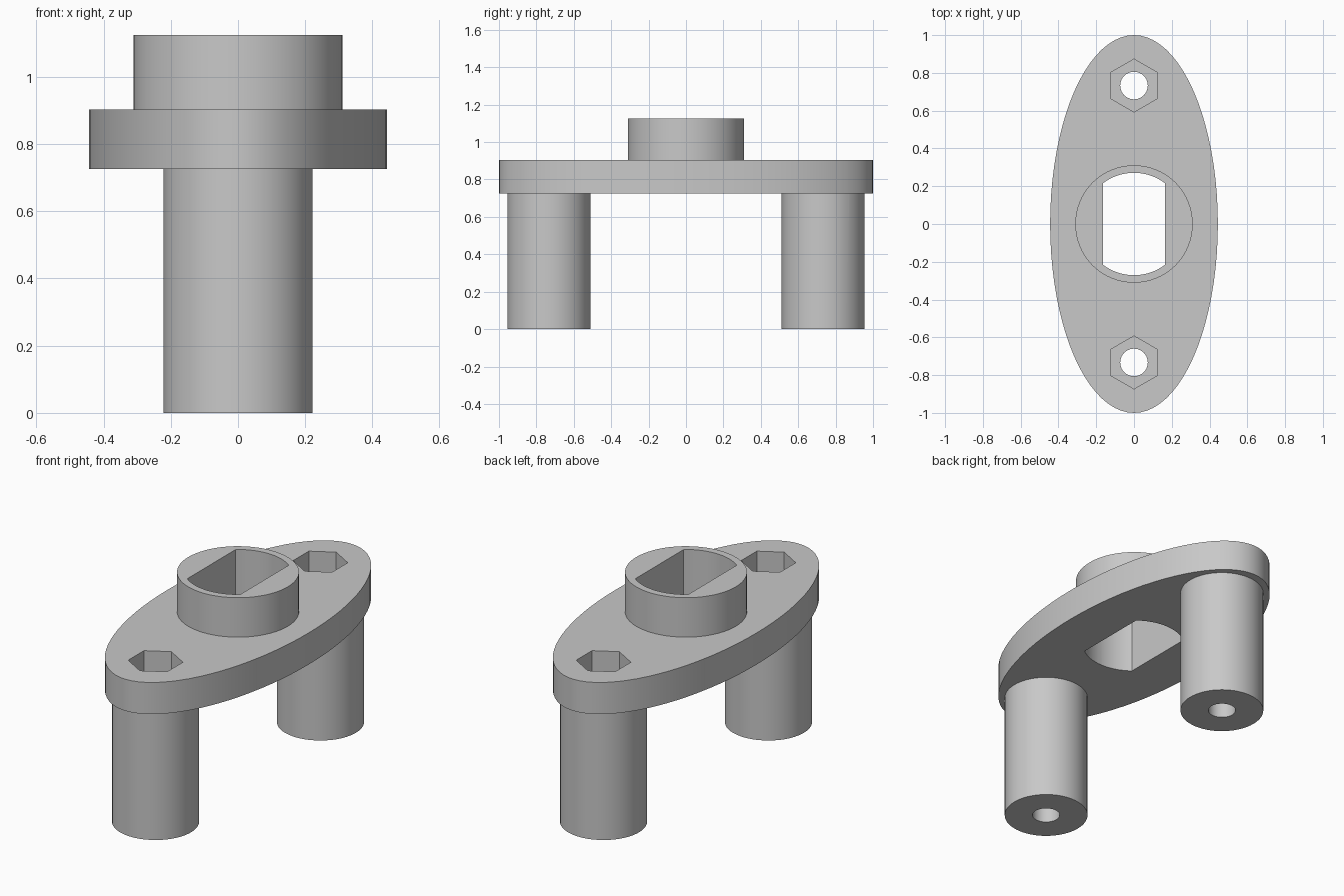
import bpy
import bmesh
from math import sin, cos, pi, sqrt, asin

cube = bpy.data.objects.get("Cube")
if cube:
    bpy.data.objects.remove(cube, do_unlink=True)

PLATE_BOTTOM, PLATE_TOP, TOP = 0.725, 0.903, 1.125
LEG_Y = 0.733

grey = bpy.data.materials.new("light grey")
grey.use_nodes = True
colour = (0.58, 0.58, 0.58, 1)
grey.diffuse_color = colour
grey.node_tree.nodes["Principled BSDF"].inputs["Base Color"].default_value = colour


def ellipse(rx, ry, sides, y=0, turn=0):
    angles = [turn + 2 * pi * i / sides for i in range(sides)]
    return [(rx * cos(a), y + ry * sin(a)) for a in angles]


def prism(name, outline, z0, z1):
    """Extrude a flat outline between two heights."""
    bm = bmesh.new()
    face = bm.faces.new([bm.verts.new((x, y, z0)) for x, y in outline])
    top = bmesh.ops.extrude_face_region(bm, geom=[face])["geom"]
    bmesh.ops.translate(bm, vec=(0, 0, z1 - z0),
                        verts=[v for v in top if isinstance(v, bmesh.types.BMVert)])
    bmesh.ops.recalc_face_normals(bm, faces=bm.faces)
    mesh = bpy.data.meshes.new(name)
    bm.to_mesh(mesh)
    bm.free()
    mesh.materials.append(grey)
    obj = bpy.data.objects.new(name, mesh)
    bpy.context.collection.objects.link(obj)
    return obj


def combine(target, other, operation):
    """Apply a boolean and remove the helper object."""
    bpy.context.view_layer.objects.active = target
    mod = target.modifiers.new(operation.lower(), "BOOLEAN")
    mod.operation, mod.solver, mod.object = operation, "EXACT", other
    bpy.ops.object.modifier_apply(modifier=mod.name)
    bpy.data.objects.remove(other, do_unlink=True)


# Oval plate with a round collar and two cylindrical legs
bracket = prism("flange_bracket", ellipse(0.444, 1, 80), PLATE_BOTTOM, PLATE_TOP)
combine(bracket, prism("collar", ellipse(0.311, 0.311, 64), 0.8, TOP), "UNION")
for side in (-1, 1):
    leg = ellipse(0.222, 0.222, 64, side * LEG_Y)
    combine(bracket, prism("leg", leg, 0, 0.8), "UNION")

# Central opening: a circle with two flat sides
R, FLAT = 0.271, 0.165
reach = asin(sqrt(R * R - FLAT * FLAT) / R)
start, sweep, steps = reach, pi - 2 * reach, 16
arc = [start + sweep * i / steps for i in range(steps + 1)]
slot = [(R * cos(a), R * sin(a)) for a in arc]
slot += [(-x, -y) for x, y in slot]
combine(bracket, prism("slot_cutter", slot, 0.5, 1.3), "DIFFERENCE")

# Bolt holes through the legs and hexagonal nut pockets in the plate
for side in (-1, 1):
    hole = ellipse(0.073, 0.073, 40, side * LEG_Y)
    pocket = ellipse(0.14, 0.14, 6, side * LEG_Y, pi / 6)
    combine(bracket, prism("bolt_cutter", hole, -0.2, 1.3), "DIFFERENCE")
    combine(bracket, prism("nut_cutter", pocket, PLATE_TOP - 0.18, 1.3), "DIFFERENCE")

# Smooth round walls with crisp rims
bpy.ops.object.select_all(action="DESELECT")
bracket.select_set(True)
bpy.context.view_layer.objects.active = bracket
bpy.ops.object.shade_smooth_by_angle(angle=pi / 6)
